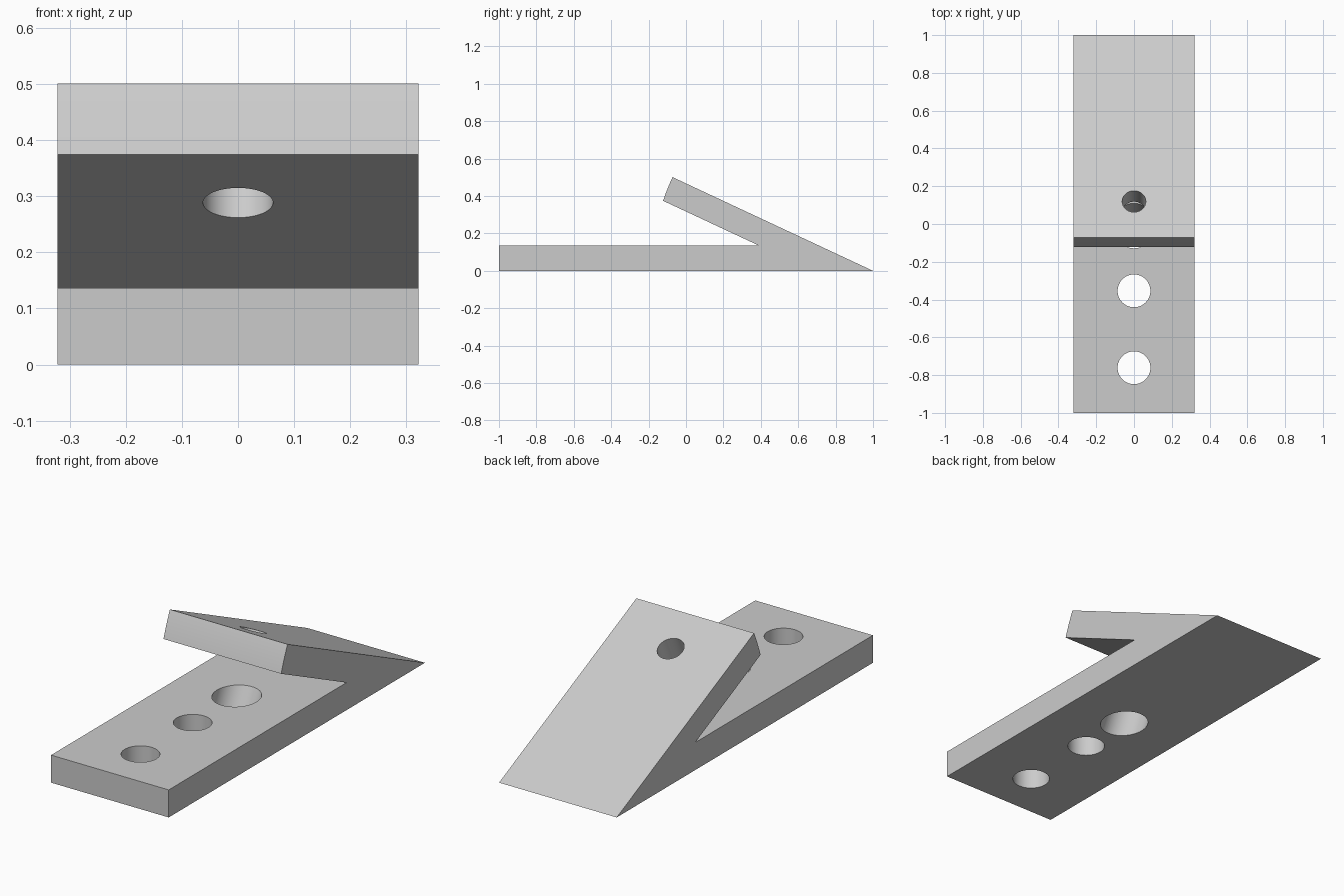
import bpy
import bmesh
from math import sin, cos, tan, radians
from mathutils import Matrix, Vector

default = bpy.data.objects.get("Cube")
if default:
    bpy.data.objects.remove(default, do_unlink=True)

HALF_WIDTH = 0.3215
THICK = 0.136
TILT = radians(25.05)      # slope of the raised plate
REACH = 1.1835             # length of the raised plate from the heel
LOW = radians(18.45)       # underside corner of the rounded end

grey = bpy.data.materials.new("light grey")
grey.use_nodes = True
colour = (0.6, 0.6, 0.6, 1.0)
grey.diffuse_color = colour
grey.node_tree.nodes["Principled BSDF"].inputs["Base Color"].default_value = colour


def add_object(name, bm):
    bmesh.ops.recalc_face_normals(bm, faces=bm.faces)
    mesh = bpy.data.meshes.new(name)
    bm.to_mesh(mesh)
    bm.free()
    mesh.materials.append(grey)
    obj = bpy.data.objects.new(name, mesh)
    bpy.context.collection.objects.link(obj)
    return obj


def cut_hole(target, radius, y, z, length, tilt=0.0):
    """Cut a round hole whose axis leans back by tilt."""
    bm = bmesh.new()
    bmesh.ops.create_cone(bm, cap_ends=True, segments=64, radius1=radius,
                          radius2=radius, depth=length)
    bm.transform(Matrix.Translation((0, y, z)) @ Matrix.Rotation(-tilt, 4, "X"))
    cutter = add_object("hole_cutter", bm)
    cutter.hide_render = True
    mod = target.modifiers.new("hole", "BOOLEAN")
    mod.operation = "DIFFERENCE"
    mod.solver = "EXACT"
    mod.object = cutter
    bpy.context.view_layer.objects.active = target
    bpy.ops.object.modifier_apply(modifier=mod.name)
    bpy.data.objects.remove(cutter, do_unlink=True)


# Side profile: flat base, heel, raised plate with an arc end, inner corner
profile = [(-1, 0), (1, 0)]
steps = 12
for i in range(steps + 1):
    a = TILT + (LOW - TILT) * i / steps
    profile.append((1 - REACH * cos(a), REACH * sin(a)))
profile += [(1 - THICK / tan(TILT / 2), THICK), (-1, THICK)]

bm = bmesh.new()
side = bm.faces.new([bm.verts.new((-HALF_WIDTH, y, z)) for y, z in profile])
swept = bmesh.ops.extrude_face_region(bm, geom=[side])
bmesh.ops.translate(bm, vec=Vector((2 * HALF_WIDTH, 0, 0)),
                    verts=[v for v in swept["geom"] if isinstance(v, bmesh.types.BMVert)])
bracket = add_object("angled_bracket", bm)

# Two mounting holes straight through the base
for y in (-0.761, -0.354):
    cut_hole(bracket, 0.0868, y, THICK / 2, 0.3)

# Wide access hole in the base, in line with the small hole in the raised plate
for radius, z, length in ((0.108, THICK / 2, 0.32), (0.0625, 0.35, 0.25)):
    cut_hole(bracket, radius, -0.073 + z * tan(TILT), z, length, TILT)

# Smooth the bores and the arc end, keep the plate edges sharp
bpy.ops.object.select_all(action="DESELECT")
bracket.select_set(True)
bpy.context.view_layer.objects.active = bracket
bpy.ops.object.shade_smooth_by_angle(angle=radians(30))
